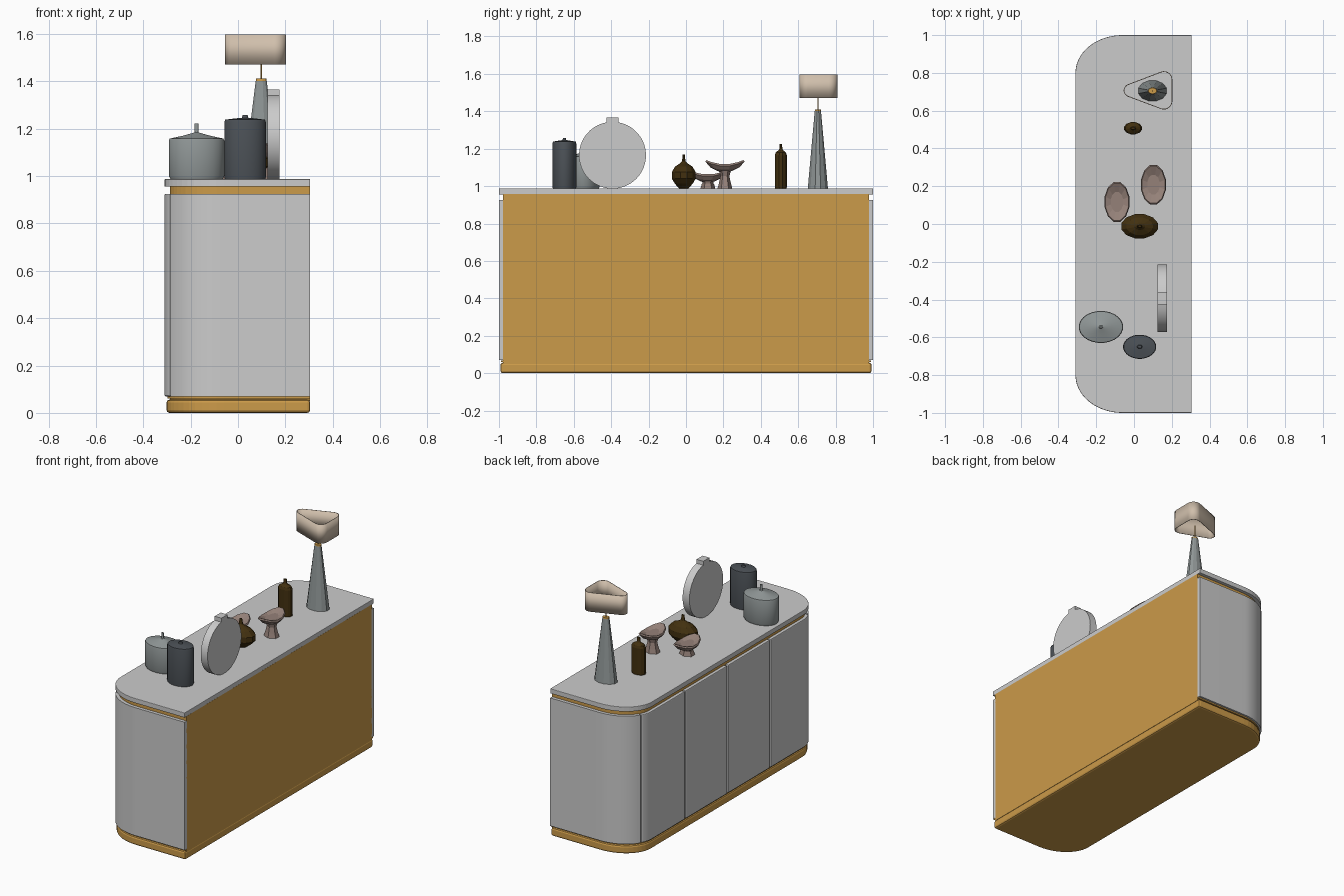
import bpy, bmesh, math

cube = bpy.data.objects.get("Cube")
if cube:
    bpy.data.objects.remove(cube, do_unlink=True)


def material(name, r, g, b):
    m = bpy.data.materials.new(name)
    m.use_nodes = True
    m.diffuse_color = (r, g, b, 1)
    m.node_tree.nodes["Principled BSDF"].inputs["Base Color"].default_value = (r, g, b, 1)
    return m


WHITE = material("white", 0.6, 0.6, 0.6)
GOLD = material("golden wood", 0.6, 0.325, 0.067)
LINEN = material("linen", 0.63, 0.52, 0.41)
GREY = material("grey ceramic", 0.28, 0.31, 0.31)
DARK = material("dark slate", 0.072, 0.083, 0.095)
TAUPE = material("taupe", 0.30, 0.22, 0.19)
BROWN = material("dark brown", 0.055, 0.03, 0.005)


def finish(bm, name, mat, smooth=False, bevel=0):
    bmesh.ops.recalc_face_normals(bm, faces=bm.faces)
    me = bpy.data.meshes.new(name)
    bm.to_mesh(me)
    bm.free()
    me.materials.append(mat)
    ob = bpy.data.objects.new(name, me)
    bpy.context.collection.objects.link(ob)
    if bevel:
        mod = ob.modifiers.new("bevel", "BEVEL")
        mod.width, mod.segments = bevel, 2
        mod.limit_method, mod.angle_limit = 'ANGLE', math.radians(40)
    if smooth:
        bpy.ops.object.select_all(action='DESELECT')
        ob.select_set(True)
        bpy.context.view_layer.objects.active = ob
        bpy.ops.object.shade_smooth_by_angle(angle=math.radians(32))
    return ob


def prism(name, pts, lo, hi, mat, axis="z", caps=True, **kw):
    """Extrude a closed 2D outline along z, or a (y, z) outline along x."""
    bm = bmesh.new()
    place = (lambda p, h: (p[0], p[1], h)) if axis == "z" else (lambda p, h: (h, p[0], p[1]))
    a = [bm.verts.new(place(p, lo)) for p in pts]
    b = [bm.verts.new(place(p, hi)) for p in pts]
    n = len(pts)
    for i in range(n):
        j = (i + 1) % n
        bm.faces.new((a[i], a[j], b[j], b[i]))
    if caps:
        bm.faces.new(a[::-1])
        bm.faces.new(b)
    return finish(bm, name, mat, **kw)


def lathe(name, profile, cx, cy, rx, ry, mat, n=20, bend=0, smooth=False):
    """Oval turned shape; bend lifts the ends along y."""
    bm = bmesh.new()
    rings = []
    for r, z in profile:
        ring = []
        for i in range(n):
            t = 2 * math.pi * (i + 0.5) / n
            y = r * math.sin(t)
            ring.append(bm.verts.new((cx + rx * r * math.cos(t), cy + ry * y, z + bend * y * y)))
        rings.append(ring)
    for a, b in zip(rings, rings[1:]):
        for i in range(n):
            j = (i + 1) % n
            bm.faces.new((a[i], a[j], b[j], b[i]))
    bm.faces.new(rings[0][::-1])
    bm.faces.new(rings[-1])
    return finish(bm, name, mat, smooth=smooth)


# Cabinet plan: square corners on +x, elliptical corners on -x
CX, CY, RX, RY, BACK = -0.06, 0.8, 0.25, 0.2, 0.305


def arc(inset, t0, t1, side=1, n=12):
    out = []
    for i in range(n + 1):
        t = math.radians(t0 + (t1 - t0) * i / n)
        out.append((CX - (RX - inset) * math.cos(t), side * (CY + (RY - inset) * math.sin(t))))
    return out


def plan(inset):
    h = CY + RY - inset
    return [(BACK, -h), (BACK, h)] + arc(inset, 90, 0) + arc(inset, 0, 90, -1)


prism("base_plinth", plan(0.008), 0, 0.056, GOLD, bevel=0.012)
prism("cabinet_core", plan(0.022), 0.05, 0.957, GOLD)
prism("base_rail", plan(0.012), 0.06, 0.069, GOLD)
prism("worktop", plan(0), 0.955, 0.987, WHITE, bevel=0.003)

# Curved end panels and four doors wrapped over the core
SPLIT = 26
for side, tag in ((1, "left"), (-1, "right")):
    end = ([(BACK, side)] + arc(0, 90, SPLIT, side)
           + arc(0.024, SPLIT, 90, side) + [(BACK, side * 0.976)])
    prism("end_panel_" + tag, end, 0.07, 0.925, WHITE, smooth=True)
    outer = ([(-0.31, side * 0.453)] + arc(0, 0, SPLIT - 2, side, 6)
             + arc(0.024, SPLIT - 2, 0, side, 6) + [(-0.286, side * 0.453)])
    prism("outer_door_" + tag, outer, 0.07, 0.925, WHITE, bevel=0.005)
    inner = [(-0.31, side * 0.007), (-0.31, side * 0.445),
             (-0.286, side * 0.445), (-0.286, side * 0.007)]
    prism("inner_door_" + tag, inner, 0.07, 0.925, WHITE, bevel=0.005)

Z = 0.985

# Lidded pots with a short stem
lathe("grey_pot", [(0.93, Z), (1, Z + 0.015), (1, 1.15), (0.97, 1.158), (0.5, 1.17),
                   (0.1, 1.183), (0.07, 1.187), (0.07, 1.222)],
      -0.175, -0.545, 0.118, 0.085, GREY, 24, smooth=True)
lathe("dark_pot", [(0.97, Z), (1, Z + 0.01), (1, 1.228), (0.96, 1.238), (0.4, 1.244),
                   (0.16, 1.246), (0.12, 1.257)],
      0.03, -0.65, 0.088, 0.064, DARK, 24, smooth=True)

# Flat round vase with a square neck
disc = [(-0.425, 1.366), (-0.425, 1.339)]
for i in range(45):
    t = math.radians(101 + 338 * i / 44)
    disc.append((-0.393 + 0.179 * math.cos(t), 1.165 + 0.179 * math.sin(t)))
disc += [(-0.361, 1.339), (-0.361, 1.366)]
prism("disc_vase", disc, 0.125, 0.175, WHITE, axis="x", smooth=True)

# Small brown bottles
lathe("round_bottle", [(0.35, Z), (0.75, 1.013), (1, 1.04), (1, 1.075), (0.72, 1.105),
                       (0.3, 1.122), (0.14, 1.135), (0.09, 1.168)],
      0.03, -0.012, 0.1, 0.066, BROWN, 12)
lathe("tall_bottle", [(0.95, Z), (1, Z + 0.01), (1, 1.165), (0.85, 1.18), (0.35, 1.193),
                      (0.25, 1.2), (0.22, 1.225)],
      -0.005, 0.507, 0.049, 0.033, BROWN, 12)

# Two saddle-shaped stands on flared feet
for tag, cx, cy, top in (("tall", 0.103, 0.208, 1.103), ("low", -0.09, 0.117, 1.048)):
    lathe("stand_cap_" + tag, [(0.35, top - 0.026), (0.75, top - 0.016), (1, top + 0.004),
                               (0.93, top + 0.014), (0.5, top + 0.008)],
          cx, cy, 0.068, 0.109, TAUPE, 12, bend=0.027)
    lathe("stand_foot_" + tag, [(1, Z), (0.8, Z + 0.03), (0.6, top - 0.05), (0.85, top - 0.012)],
          cx, cy, 0.052, 0.04, TAUPE, 6)

# Table lamp
LX, LY = 0.098, 0.705
lathe("lamp_body", [(1, Z), (0.31, 1.402)], LX, LY, 0.078, 0.056, GREY, 12)
lathe("lamp_collar", [(0.31, 1.4), (0.29, 1.411)], LX, LY, 0.078, 0.056, GOLD, 12)
lathe("lamp_rod", [(1, 1.405), (1, 1.5)], LX, LY, 0.004, 0.003, GOLD, 8)

# Rounded triangular shade, open above and below
shade = []
for x, y, r, t0, t1 in ((0.158, 0.651, 0.045, -107, 0), (0.158, 0.764, 0.045, 0, 107),
                        (-0.02, 0.707, 0.035, 107, 253)):
    for i in range(9):
        t = math.radians(t0 + (t1 - t0) * i / 8)
        shade.append((x + r * math.cos(t), y + r * math.sin(t)))
lamp_shade = prism("lamp_shade", shade, 1.47, 1.597, LINEN, caps=False, smooth=True)
wall = lamp_shade.modifiers.new("wall", "SOLIDIFY")
wall.thickness, wall.offset = 0.004, -1
